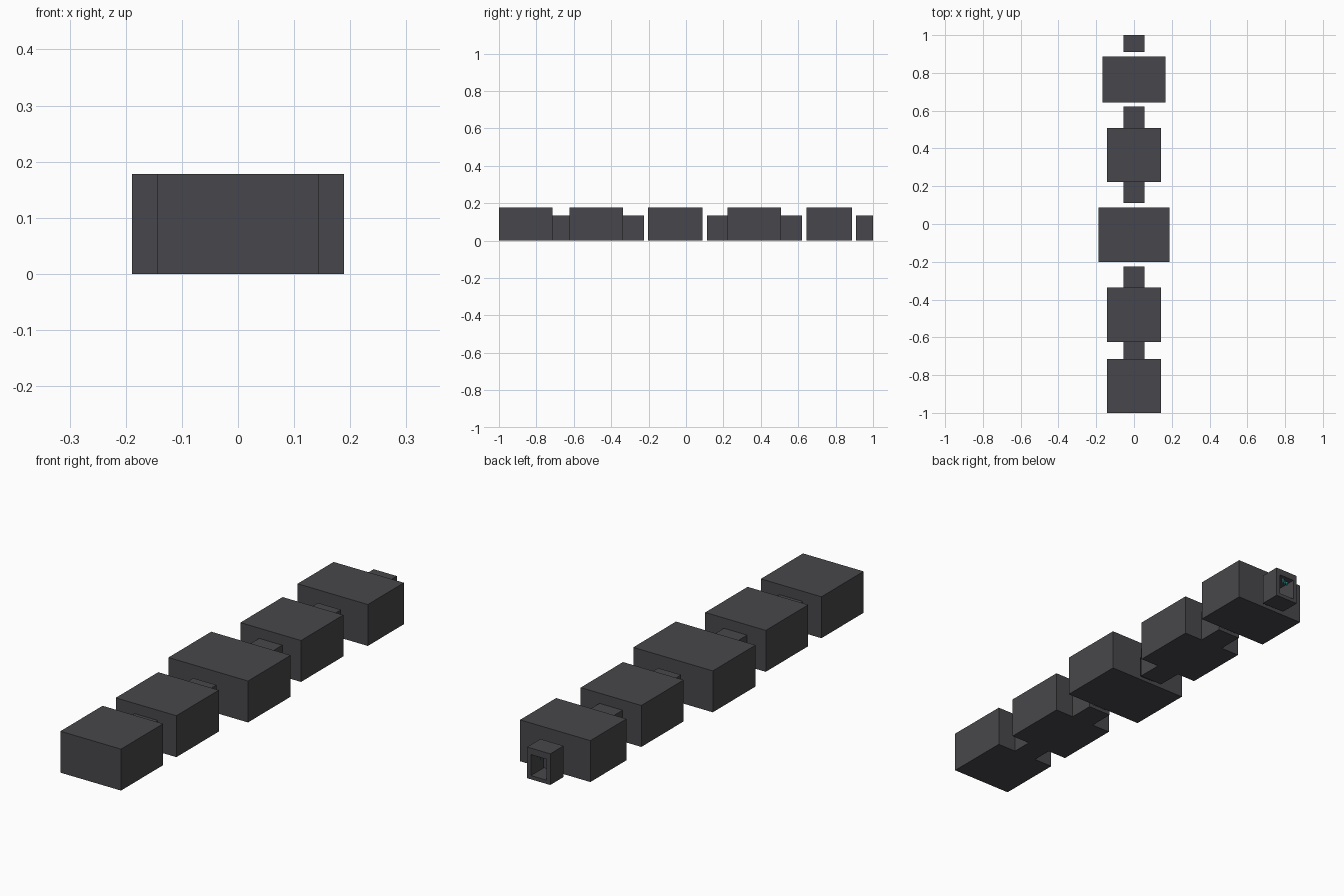
import bpy, bmesh, random
from mathutils import Vector, Matrix

cube = bpy.data.objects.get("Cube")
if cube:
    bpy.data.objects.remove(cube, do_unlink=True)
random.seed(4)


def material(name, rgb):
    mat = bpy.data.materials.new(name)
    mat.use_nodes = True
    mat.diffuse_color = (*rgb, 1)
    mat.node_tree.nodes["Principled BSDF"].inputs["Base Color"].default_value = (*rgb, 1)
    return mat


stone = material("dark stone", (0.064, 0.062, 0.069))
teal = material("teal glow", (0.06, 0.42, 0.42))


def box(name, half_x, y0, y1, z0, z1, mat=stone):
    bm = bmesh.new()
    size = Vector((2 * half_x, y1 - y0, z1 - z0))
    centre = Vector((0, (y0 + y1) / 2, (z0 + z1) / 2))
    bmesh.ops.create_cube(bm, size=1, matrix=Matrix.Translation(centre) @ Matrix.Diagonal((*size, 1)))
    mesh = bpy.data.meshes.new(name)
    bm.to_mesh(mesh)
    bm.free()
    mesh.materials.append(mat)
    obj = bpy.data.objects.new(name, mesh)
    bpy.context.collection.objects.link(obj)
    return obj


def cut(target, cutter):
    # Subtract the cutter, then discard it
    cutter.hide_render = True
    mod = target.modifiers.new("opening", "BOOLEAN")
    mod.operation = "DIFFERENCE"
    mod.solver = "EXACT"
    mod.object = cutter
    bpy.context.view_layer.objects.active = target
    bpy.ops.object.modifier_apply(modifier=mod.name)
    bpy.data.objects.remove(cutter, do_unlink=True)


WALL = 0.016
ROOM_TOP, HALL_TOP = 0.178, 0.134
DOOR_HALF, DOOR_TOP = 0.037, 0.106

# Hollow rooms: name, half width, front, back, has a front door
rooms = [
    ("front_room", 0.144, -1.0, -0.714, False),
    ("second_room", 0.144, -0.624, -0.336, True),
    ("middle_room", 0.189, -0.202, 0.088, True),
    ("fourth_room", 0.144, 0.222, 0.509, True),
    ("back_room", 0.167, 0.643, 0.888, True),
]
for name, half, y0, y1, front_door in rooms:
    room = box(name, half, y0, y1, 0, ROOM_TOP)
    cut(room, box("inside", half - WALL, y0 + WALL, y1 - WALL, WALL, ROOM_TOP - WALL))
    door_start = y0 - WALL if front_door else (y0 + y1) / 2
    cut(room, box("doorway", DOOR_HALF, door_start, y1 + WALL, WALL, DOOR_TOP))

# Open passages between the rooms
passages = [(-0.714, -0.624), (-0.336, -0.225), (0.111, 0.222), (0.509, 0.621), (0.91, 1.0)]
for i, (y0, y1) in enumerate(passages, 1):
    hall = box(f"passage_{i}", 0.055, y0, y1, 0, HALL_TOP)
    cut(hall, box("tunnel", DOOR_HALF, y0 - WALL, y1 + WALL, WALL, DOOR_TOP))

# Small glowing crystals hanging inside the open passage
bm = bmesh.new()
for i in range(6):
    length = random.uniform(0.01, 0.024)
    spot = Vector((-0.028 + i * 0.011, random.uniform(0.965, 0.985), DOOR_TOP - length / 2))
    bmesh.ops.create_cone(bm, cap_ends=True, segments=5, radius1=0.001, radius2=0.005,
                          depth=length, matrix=Matrix.Translation(spot))
mesh = bpy.data.meshes.new("hanging_crystals")
bm.to_mesh(mesh)
bm.free()
mesh.materials.append(teal)
bpy.context.collection.objects.link(bpy.data.objects.new("hanging_crystals", mesh))
